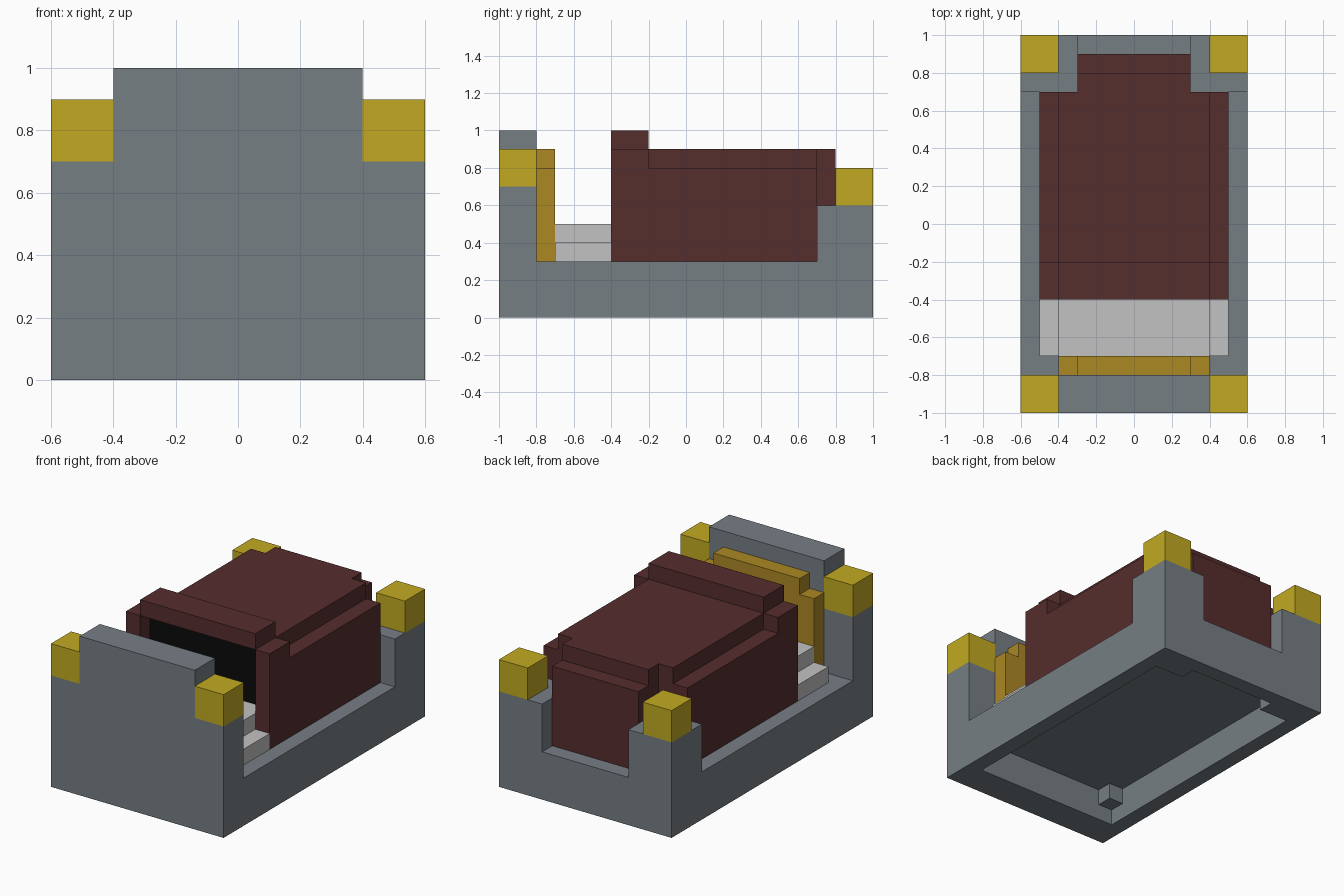
import bpy
import bmesh

if "Cube" in bpy.data.objects:
    bpy.data.objects.remove(bpy.data.objects["Cube"])


def material(name, rgb):
    """Flat colour given as 0-255 display values, stored linear."""
    def lin(v):
        v /= 255
        return v / 12.92 if v <= 0.04045 else ((v + 0.055) / 1.055) ** 2.4
    m = bpy.data.materials.new(name)
    m.diffuse_color = (*[lin(c) for c in rgb], 1)
    m.use_nodes = True
    m.node_tree.nodes["Principled BSDF"].inputs["Base Color"].default_value = m.diffuse_color
    return m


GREY = material("stone grey", (118, 126, 132))
GOLD = material("gold", (194, 170, 34))
AMBER = material("amber", (172, 136, 36))
MAROON = material("maroon", (86, 45, 45))
WHITE = material("linen white", (194, 194, 194))
BLACK = material("black", (10, 10, 10))


def prism(name, mat, outline, axis, lo, hi):
    """Extrude a closed outline along an axis: 'y' takes (x, z), 'z' takes (x, y)."""
    bm = bmesh.new()
    place = (lambda p: (p[0], lo, p[1])) if axis == "y" else (lambda p: (p[0], p[1], lo))
    face = bm.faces.new([bm.verts.new(place(p)) for p in outline])
    ext = bmesh.ops.extrude_face_region(bm, geom=[face])
    step = (0, hi - lo, 0) if axis == "y" else (0, 0, hi - lo)
    bmesh.ops.translate(bm, vec=step,
                        verts=[g for g in ext["geom"] if isinstance(g, bmesh.types.BMVert)])
    bmesh.ops.recalc_face_normals(bm, faces=bm.faces)
    me = bpy.data.meshes.new(name)
    bm.to_mesh(me)
    bm.free()
    me.materials.append(mat)
    ob = bpy.data.objects.new(name, me)
    bpy.context.collection.objects.link(ob)
    return ob


def box(name, mat, x, y, z):
    return prism(name, mat, [(x[0], z[0]), (x[1], z[0]), (x[1], z[1]), (x[0], z[1])],
                 "y", y[0], y[1])


def pair(name, mat, x, y, z):
    """Box on the right side and its mirror image on the left."""
    box(name + "_right", mat, x, y, z)
    box(name + "_left", mat, (-x[1], -x[0]), y, z)


def stepped(name, mat, wide, narrow, y, z0, z1, z2):
    """Block whose top has a raised, narrower middle."""
    half = [(wide, z0), (wide, z1), (narrow, z1), (narrow, z2)]
    return prism(name, mat, half + [(-x, z) for x, z in reversed(half)], "y", *y)


# Base slab with a hollow underside
base = box("base", GREY, (-0.6, 0.6), (-1, 1), (0, 0.3))
half = [(0.5, -0.8), (0.5, 0.8), (0.3, 0.8), (0.3, 0.9)]
cavity = prism("cavity_cutter", GREY, half + [(-x, y) for x, y in reversed(half)],
               "z", -0.1, 0.2)
cavity.hide_render = True
cavity.hide_viewport = True
cut = base.modifiers.new("hollow", "BOOLEAN")
cut.operation = "DIFFERENCE"
cut.solver = "EXACT"
cut.object = cavity

# Small blocks in the corners of the hollow
for label, y in (("front", (-0.8, -0.7)), ("back", (0.7, 0.8))):
    pair(label + "_inner_block", GREY, (0.4, 0.5), y, (0.1, 0.2))

# Headboard with padded inner panel
stepped("headboard", GREY, 0.6, 0.4, (-1, -0.8), 0.3, 0.7, 1.0)
stepped("headboard_panel", AMBER, 0.4, 0.3, (-0.8, -0.7), 0.3, 0.8, 0.9)

# Foot corners and gold caps
pair("foot_corner", GREY, (0.3, 0.6), (0.7, 1.0), (0.3, 0.6))
pair("head_cap", GOLD, (0.4, 0.6), (-1, -0.8), (0.7, 0.9))
pair("foot_cap", GOLD, (0.4, 0.6), (0.8, 1.0), (0.6, 0.8))

# Pillow
stepped("pillow", WHITE, 0.5, 0.4, (-0.7, -0.4), 0.3, 0.4, 0.5)
box("pillow_tuck", WHITE, (-0.4, 0.4), (-0.4, -0.3), (0.3, 0.5))

# Blanket: folded hood around a dark opening, main body, tucked foot
pair("blanket_hood_side", MAROON, (0.4, 0.5), (-0.4, -0.2), (0.3, 0.9))
box("blanket_hood_top", MAROON, (-0.4, 0.4), (-0.4, -0.2), (0.9, 1.0))
box("dark_opening", BLACK, (-0.4, 0.4), (-0.3, -0.2), (0.3, 0.9))
stepped("blanket_body", MAROON, 0.5, 0.4, (-0.2, 0.7), 0.3, 0.8, 0.9)
box("blanket_foot", MAROON, (-0.3, 0.3), (0.7, 0.8), (0.3, 0.9))
box("blanket_foot_drop", MAROON, (-0.3, 0.3), (0.8, 0.9), (0.3, 0.8))
